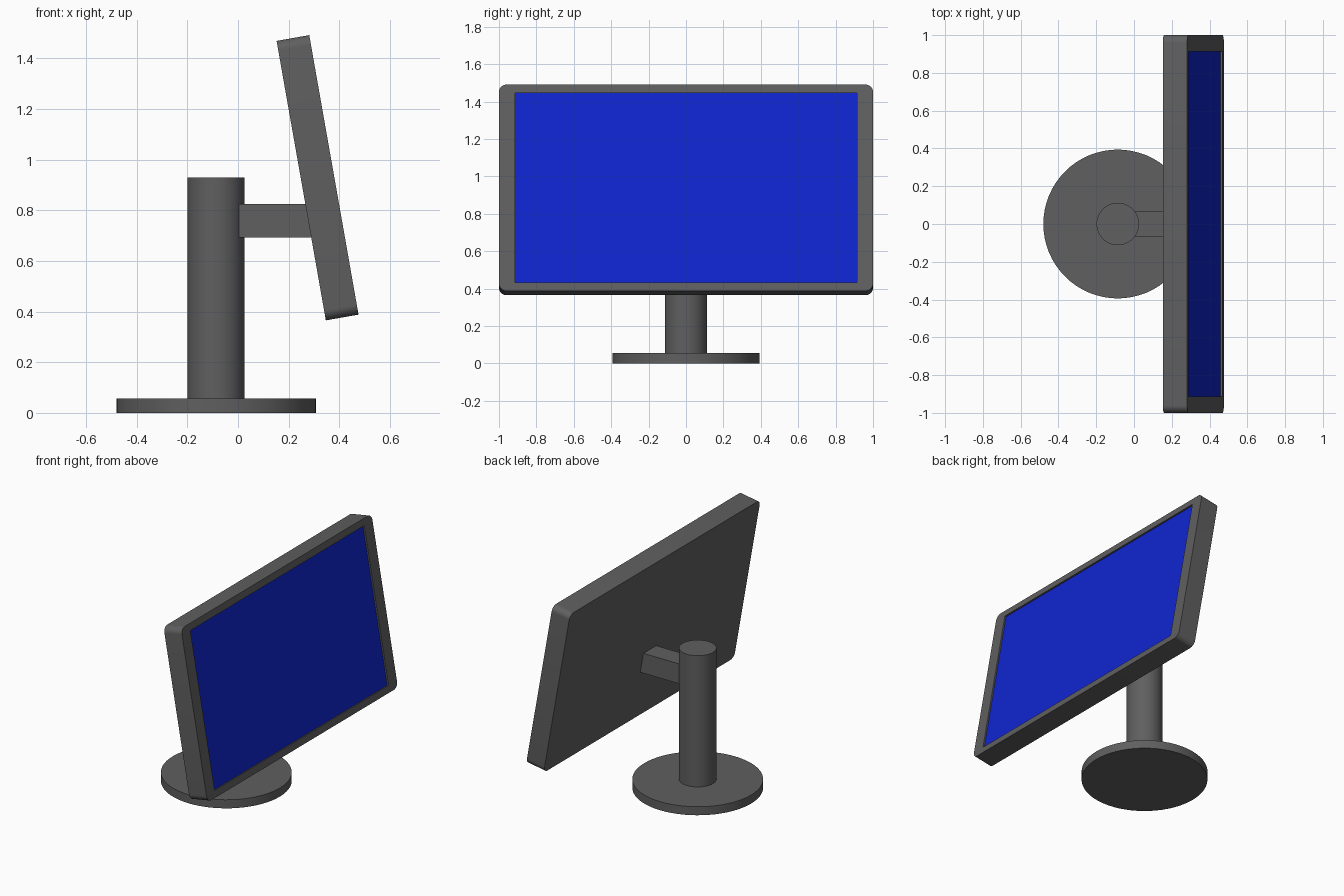
import bpy, bmesh, math
from mathutils import Matrix, Vector

if "Cube" in bpy.data.objects:
    bpy.data.objects.remove(bpy.data.objects["Cube"])


def material(name, color):
    m = bpy.data.materials.new(name)
    m.diffuse_color = (*color, 1.0)
    m.use_nodes = True
    m.node_tree.nodes["Principled BSDF"].inputs["Base Color"].default_value = m.diffuse_color
    return m


GREY = material("dark_grey_plastic", (0.115, 0.115, 0.115))
BLUE = material("blue_screen", (0.005, 0.018, 0.62))


def finish(name, bm, mat, matrix=Matrix()):
    bmesh.ops.recalc_face_normals(bm, faces=bm.faces[:])
    mesh = bpy.data.meshes.new(name)
    bm.to_mesh(mesh)
    bm.free()
    mesh.materials.append(mat)
    ob = bpy.data.objects.new(name, mesh)
    ob.matrix_world = matrix
    bpy.context.collection.objects.link(ob)
    return ob


def activate(ob):
    bpy.ops.object.select_all(action='DESELECT')
    ob.select_set(True)
    bpy.context.view_layer.objects.active = ob


def smooth(ob):
    activate(ob)
    bpy.ops.object.shade_smooth_by_angle(angle=math.radians(35))


def box(name, lo, hi, mat, matrix=Matrix(), corner=0.0):
    """Box between two corners; corner rounds the edges running along x."""
    lo, hi = Vector(lo), Vector(hi)
    bm = bmesh.new()
    bmesh.ops.create_cube(bm, size=1.0)
    for v in bm.verts:
        v.co = (lo + hi) / 2 + v.co * (hi - lo)
    if corner:
        edges = [e for e in bm.edges
                 if abs(e.verts[0].co.x - e.verts[1].co.x) > 1e-5]
        bmesh.ops.bevel(bm, geom=edges, offset=corner, segments=8,
                        profile=0.5, affect='EDGES')
    return finish(name, bm, mat, matrix)


def cylinder(name, x, radius, z0, z1):
    bm = bmesh.new()
    bmesh.ops.create_cone(bm, cap_ends=True, segments=64, radius1=radius,
                          radius2=radius, depth=z1 - z0)
    ob = finish(name, bm, GREY, Matrix.Translation((x, 0, (z0 + z1) / 2)))
    smooth(ob)
    return ob


# Stand: round foot, column and horizontal arm
cylinder("base_disc", -0.086, 0.394, 0.0, 0.057)
cylinder("column", -0.086, 0.1125, 0.05, 0.929)
box("support_arm", (-0.06, -0.067, 0.692), (0.32, 0.067, 0.824), GREY)

# Tilted display: local x is the facing direction, z runs up the panel
tilt = Matrix.Translation((0.314, 0, 0.928)) @ Matrix.Rotation(math.radians(-10), 4, 'Y')
T, W, H = 0.0655, 1.0, 0.56          # half thickness, width, height
SW, SH = 0.913, 0.515                # half screen size
RECESS, PLATE = 0.010, 0.004

housing = box("display_housing", (-T, -W, -H), (T, W, H), GREY, tilt, corner=0.04)

# Cut the shallow screen opening
cutter = box("opening_cutter", (T - RECESS - PLATE, -SW, -SH), (T + 0.05, SW, SH), GREY, tilt)
cutter.hide_render = True
activate(housing)
mod = housing.modifiers.new("opening", 'BOOLEAN')
mod.operation = 'DIFFERENCE'
mod.solver = 'EXACT'
mod.object = cutter
bpy.ops.object.modifier_apply(modifier=mod.name)
bpy.data.objects.remove(cutter)
smooth(housing)

# Screen plate lying in the opening
box("screen", (T - RECESS - PLATE, -SW, -SH), (T - RECESS, SW, SH), BLUE, tilt)
